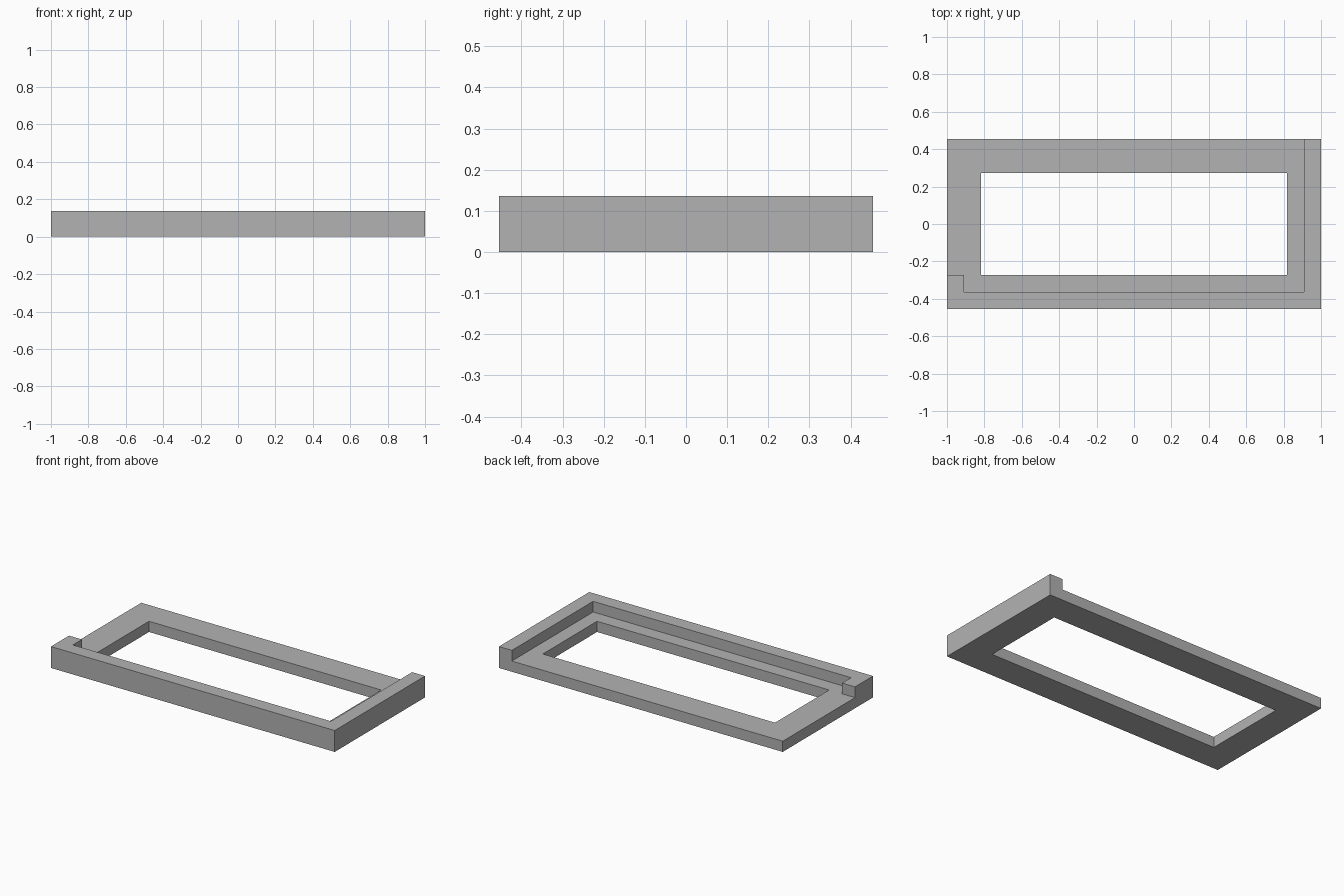
import bpy
import bmesh
from mathutils import Vector

cube = bpy.data.objects.get("Cube")
if cube:
    bpy.data.objects.remove(cube, do_unlink=True)

UNIT = 1 / 11          # wall thickness of the raised lip
STEP = 0.75 * UNIT     # height of the base, and of the lip above it

grey = bpy.data.materials.new("plain grey")
grey.use_nodes = True
colour = (0.448, 0.448, 0.448, 1)
grey.diffuse_color = colour
grey.node_tree.nodes["Principled BSDF"].inputs["Base Color"].default_value = colour

# Plan grid lines, in wall thicknesses
xs = [-11, -10, -9, 9, 10, 11]
ys = [-5, -4, -3, 3, 5]


def is_opening(x, y):
    return abs(x) < 9 and abs(y) < 3


def is_lip(x, y):
    return y < -4 or x > 10 or (x < -10 and y < -3)


def raise_faces(bm, faces):
    result = bmesh.ops.extrude_face_region(bm, geom=faces)["geom"]
    verts = [g for g in result if isinstance(g, bmesh.types.BMVert)]
    bmesh.ops.translate(bm, verts=verts, vec=Vector((0, 0, STEP)))
    return [g for g in result if isinstance(g, bmesh.types.BMFace)]


# Flat plan of the frame, leaving the opening empty
bm = bmesh.new()
grid = [[bm.verts.new((x * UNIT, y * UNIT, 0)) for y in ys] for x in xs]
for i in range(len(xs) - 1):
    for j in range(len(ys) - 1):
        if not is_opening((xs[i] + xs[i + 1]) / 2, (ys[j] + ys[j + 1]) / 2):
            bm.faces.new((grid[i][j], grid[i + 1][j], grid[i + 1][j + 1], grid[i][j + 1]))

# Base frame, then the lip along the front, the left side and a short right return
top = raise_faces(bm, bm.faces[:])
lip = []
for face in top:
    centre = face.calc_center_median() / UNIT
    if is_lip(centre.x, centre.y):
        lip.append(face)
raise_faces(bm, lip)

# Merge flat regions and tidy
bmesh.ops.recalc_face_normals(bm, faces=bm.faces[:])
bmesh.ops.dissolve_limit(bm, angle_limit=0.01, verts=bm.verts[:], edges=bm.edges[:])

mesh = bpy.data.meshes.new("rebated_frame")
bm.to_mesh(mesh)
bm.free()
mesh.materials.append(grey)
frame = bpy.data.objects.new("rebated_frame", mesh)
bpy.context.collection.objects.link(frame)
